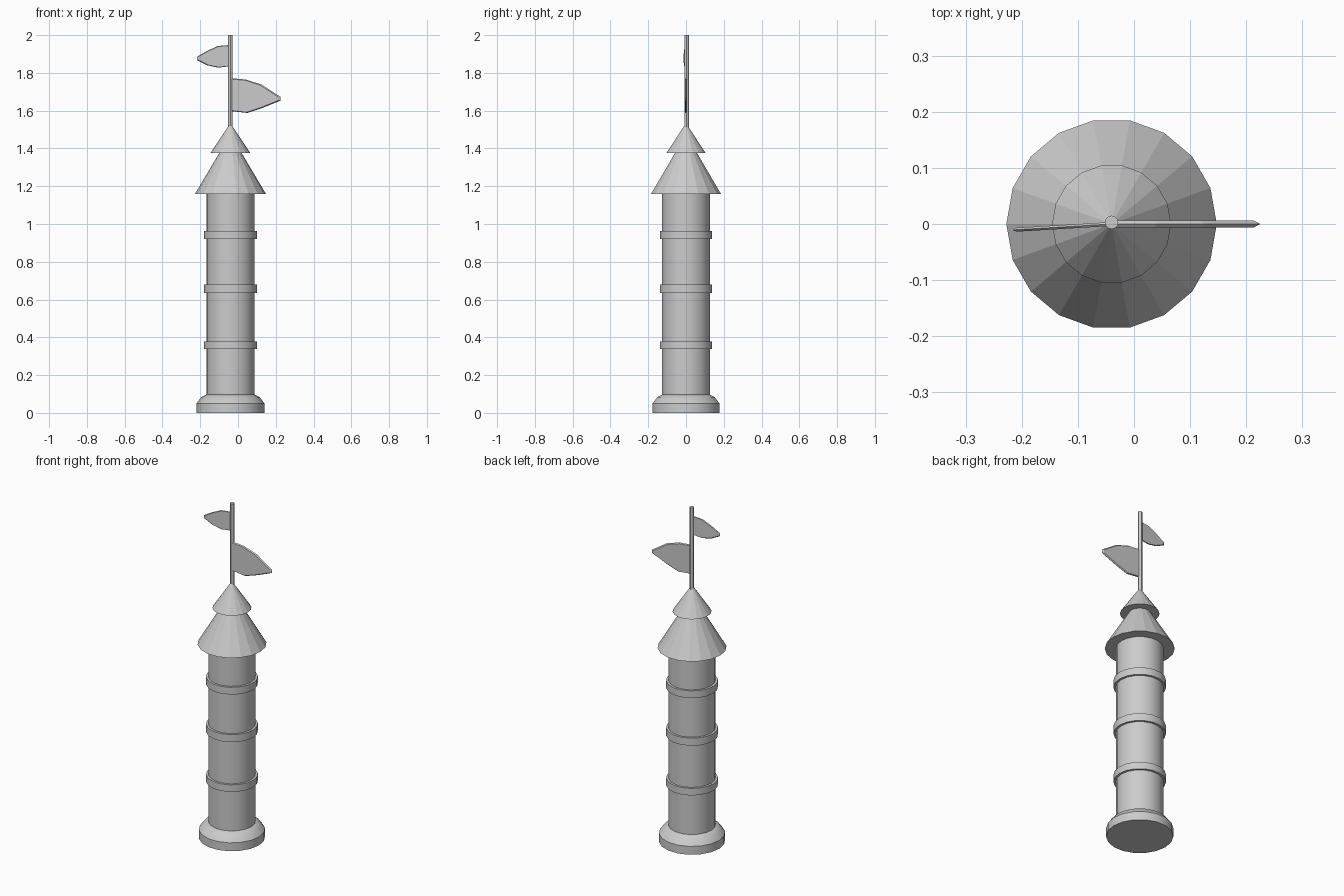
import bpy, bmesh, math

if "Cube" in bpy.data.objects:
    bpy.data.objects.remove(bpy.data.objects["Cube"])

CX = -0.04      # tower axis
SIDES = 18


def finish(name, bm, smooth):
    bmesh.ops.recalc_face_normals(bm, faces=bm.faces)
    me = bpy.data.meshes.new(name)
    bm.to_mesh(me)
    bm.free()
    ob = bpy.data.objects.new(name, me)
    bpy.context.collection.objects.link(ob)
    if smooth:
        bpy.ops.object.select_all(action='DESELECT')
        bpy.context.view_layer.objects.active = ob
        ob.select_set(True)
        bpy.ops.object.shade_smooth_by_angle(angle=math.radians(30))
    return ob


def lathe(name, profile, sides=SIDES, smooth=True):
    """Closed solid from (radius, z) pairs, bottom to top."""
    bm = bmesh.new()
    rings = []
    for r, z in profile:
        rings.append([bm.verts.new((r * math.cos(2 * math.pi * i / sides),
                                    r * math.sin(2 * math.pi * i / sides), z))
                      for i in range(sides)])
    for a, b in zip(rings, rings[1:]):
        for i in range(sides):
            j = (i + 1) % sides
            bm.faces.new((a[i], a[j], b[j], b[i]))
    bm.faces.new(rings[0])
    bm.faces.new(rings[-1])
    ob = finish(name, bm, smooth)
    ob.location.x = CX
    return ob


def flag(name, outline, mid_z, thick, angle):
    """Thin pennant with a sharp rim; outline is (distance from pole, z)."""
    bm = bmesh.new()
    layers = []
    for y, s in ((-thick / 2, 0.955), (0, 1), (thick / 2, 0.955)):
        layers.append([bm.verts.new((x * s, y, mid_z + (z - mid_z) * s))
                       for x, z in outline])
    n = len(outline)
    for a, b in zip(layers, layers[1:]):
        for i in range(n):
            j = (i + 1) % n
            bm.faces.new((a[i], a[j], b[j], b[i]))
    bm.faces.new(layers[0])
    bm.faces.new(layers[-1])
    ob = finish(name, bm, False)
    ob.location.x = CX
    ob.rotation_euler.z = angle


# Foot and shaft
lathe("base", [(0.18, 0), (0.18, 0.05), (0.155, 0.083), (0.128, 0.097)])
lathe("shaft", [(0.128, 0.08), (0.128, 1.165)])

# Bands around the shaft
for k, (z0, z1) in enumerate([(0.337, 0.379), (0.635, 0.68), (0.92, 0.963)]):
    lathe(f"band_{k + 1}", [(0.141, z0), (0.141, z1)])

# Two stacked faceted roofs
lathe("lower_roof", [(0.1875, 1.16), (0.045, 1.40)], smooth=False)
lathe("upper_roof", [(0.106, 1.375), (0.008, 1.522)], smooth=False)

# Flag pole
lathe("flag_pole", [(0.012, 1.49), (0.012, 2.0)], sides=12).location.y = 0.003

# Flags
flag("large_flag",
     [(0, 1.772), (0.08, 1.765), (0.165, 1.738), (0.265, 1.673), (0.265, 1.653),
      (0.165, 1.613), (0.09, 1.588), (0, 1.598)], 1.67, 0.012, 0)
flag("small_flag",
     [(0, 1.948), (0.068, 1.942), (0.127, 1.915), (0.177, 1.886), (0.177, 1.867),
      (0.123, 1.84), (0.065, 1.828), (0, 1.835)], 1.88, 0.007,
     math.pi + 0.06)
